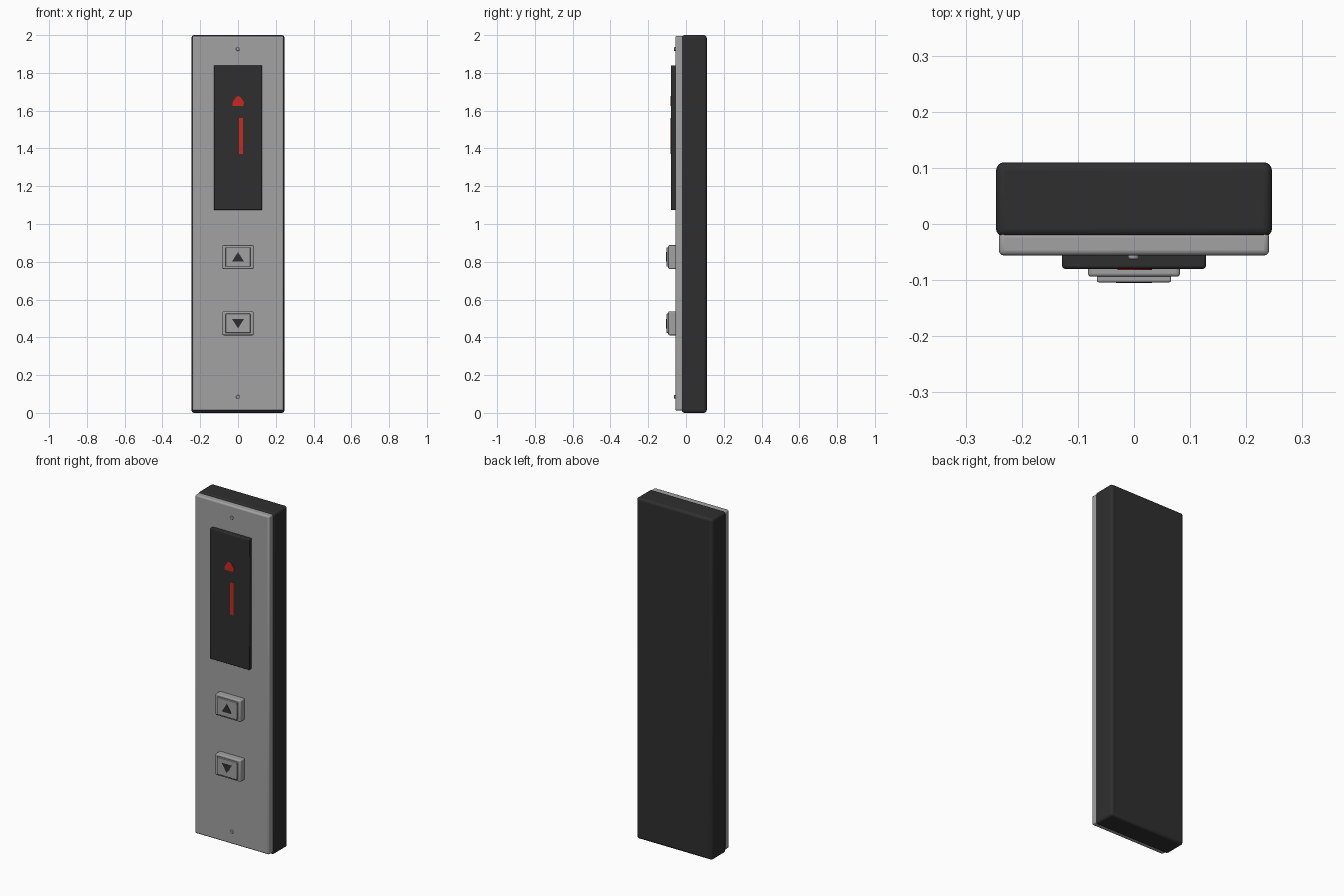
import bpy, bmesh, math

if "Cube" in bpy.data.objects:
    bpy.data.objects.remove(bpy.data.objects["Cube"])


def material(name, rgb):
    m = bpy.data.materials.new(name)
    m.diffuse_color = (*rgb, 1.0)
    m.use_nodes = True
    m.node_tree.nodes["Principled BSDF"].inputs["Base Color"].default_value = m.diffuse_color
    return m


GREY = material("brushed_grey", (0.36, 0.36, 0.36))
DARK = material("dark_plastic", (0.028, 0.028, 0.028))
RED = material("display_red", (0.60, 0.022, 0.014))


def finish(name, bm, mat, bevel=0.0, segments=3):
    bmesh.ops.recalc_face_normals(bm, faces=bm.faces)
    mesh = bpy.data.meshes.new(name)
    bm.to_mesh(mesh)
    bm.free()
    mesh.materials.append(mat)
    ob = bpy.data.objects.new(name, mesh)
    bpy.context.collection.objects.link(ob)
    if bevel:
        mod = ob.modifiers.new("rounded_edges", 'BEVEL')
        mod.width, mod.segments = bevel, segments
        mod.limit_method = 'ANGLE'
    bpy.ops.object.select_all(action='DESELECT')
    ob.select_set(True)
    bpy.context.view_layer.objects.active = ob
    bpy.ops.object.shade_smooth_by_angle(angle=math.radians(35))
    return ob


def prism(name, points, y0, y1, mat, bevel=0.0, segments=3):
    """Extrude an x/z outline from y0 (front) to y1 (back)."""
    bm = bmesh.new()
    face = bm.faces.new([bm.verts.new((x, y0, z)) for x, z in points])
    out = bmesh.ops.extrude_face_region(bm, geom=[face])
    verts = [v for v in out["geom"] if isinstance(v, bmesh.types.BMVert)]
    bmesh.ops.translate(bm, verts=verts, vec=(0, y1 - y0, 0))
    return finish(name, bm, mat, bevel, segments)


def box(name, x0, x1, z0, z1, y0, y1, mat, bevel=0.0, segments=3):
    return prism(name, [(x0, z0), (x1, z0), (x1, z1), (x0, z1)], y0, y1, mat, bevel, segments)


# Housing, face plate and display window
box("back_housing", -0.246, 0.246, 0.0, 2.0, -0.023, 0.11, DARK, 0.015, 4)
box("face_plate", -0.241, 0.241, 0.012, 1.996, -0.056, -0.015, GREY, 0.009, 3)
box("display_window", -0.128, 0.128, 1.074, 1.84, -0.08, -0.05, DARK, 0.005, 2)

# Lit display: direction arrow and floor bar
prism("display_arrow", [(-0.029, 1.624), (0.027, 1.624), (0.032, 1.645), (0.012, 1.672),
                        (0.002, 1.678), (-0.010, 1.672), (-0.029, 1.645)],
      -0.082, -0.078, RED)
box("display_bar", 0.005, 0.027, 1.37, 1.56, -0.082, -0.078, RED)

# Call buttons: rounded base, raised cap and triangle mark
for name, zc, d in (("up", 0.825, 1), ("down", 0.474, -1)):
    box(name + "_button_base", -0.082, 0.082, zc - 0.063, zc + 0.063, -0.094, -0.05, GREY, 0.006, 3)
    box(name + "_button_cap", -0.066, 0.066, zc - 0.051, zc + 0.051, -0.104, -0.09, GREY, 0.003, 2)
    prism(name + "_button_mark", [(-0.032, zc - d * 0.024), (0.032, zc - d * 0.024), (0, zc + d * 0.026)],
          -0.1055, -0.1, DARK)

# Round-headed screws at both ends of the plate
for name, z in (("top_screw", 1.926), ("bottom_screw", 0.085)):
    prism(name, [(0.01 * math.cos(i * math.tau / 16) - 0.001, z + 0.01 * math.sin(i * math.tau / 16))
                 for i in range(16)], -0.063, -0.05, GREY, 0.003, 2)
